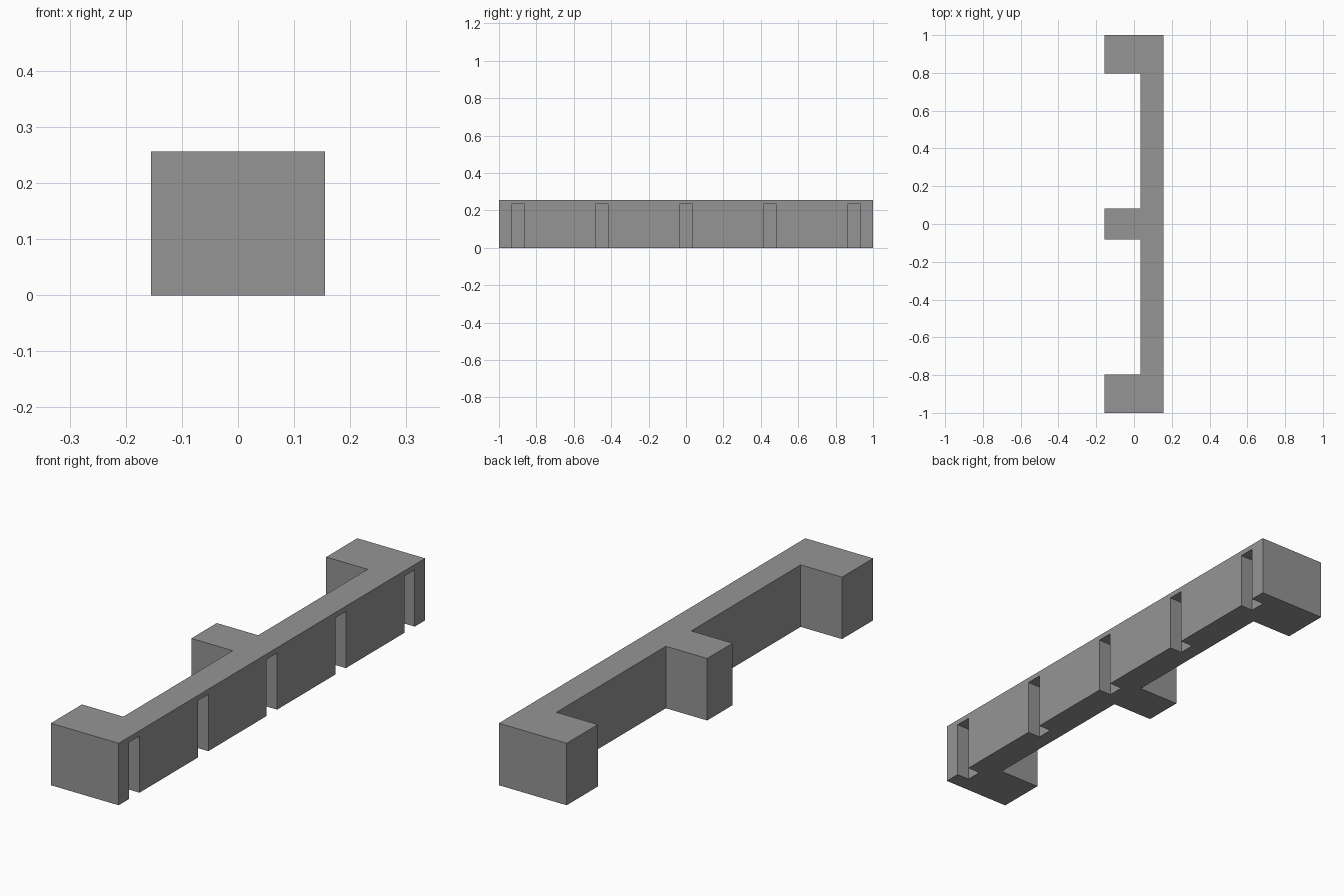
import bpy, bmesh, math

if "Cube" in bpy.data.objects:
    bpy.data.objects.remove(bpy.data.objects["Cube"])

HALF_X, HEIGHT = 0.155, 0.256
BAR_X = 0.034            # inner face of the long bar

grey = bpy.data.materials.new("mid grey")
grey.diffuse_color = (0.3, 0.3, 0.3, 1)
grey.use_nodes = True
grey.node_tree.nodes["Principled BSDF"].inputs["Base Color"].default_value = grey.diffuse_color


def finish(name, bm):
    mesh = bpy.data.meshes.new(name)
    bmesh.ops.recalc_face_normals(bm, faces=bm.faces)
    bm.to_mesh(mesh)
    bm.free()
    mesh.materials.append(grey)
    ob = bpy.data.objects.new(name, mesh)
    bpy.context.collection.objects.link(ob)
    return ob


def box(name, lo, hi):
    bm = bmesh.new()
    bmesh.ops.create_cube(bm, size=1)
    for v in bm.verts:
        v.co = [(a + b) / 2 + c * (b - a) for a, b, c in zip(lo, hi, v.co)]
    return finish(name, bm)


def cut(target, cutter):
    mod = target.modifiers.new(cutter.name, 'BOOLEAN')
    mod.operation = 'DIFFERENCE'
    mod.solver = 'EXACT'
    mod.object = cutter
    cutter.hide_render = True
    cutter.hide_viewport = True


# Rail: E-shaped outline, mirrored about y = 0, extruded upward
half = [(HALF_X, 1), (-HALF_X, 1), (-HALF_X, 0.797), (BAR_X, 0.797),
        (BAR_X, 0.083), (-HALF_X, 0.083)]
outline = half + [(x, -y) for x, y in reversed(half)]
bm = bmesh.new()
base = bm.faces.new([bm.verts.new((x, y, 0)) for x, y in outline])
top = bmesh.ops.extrude_face_region(bm, geom=[base])
verts = [v for v in top["geom"] if isinstance(v, bmesh.types.BMVert)]
bmesh.ops.translate(bm, vec=(0, 0, HEIGHT), verts=verts)
rail = finish("bracket_rail", bm)

# Five hook slots, open at the outer face and underside
for i in range(-2, 3):
    y = i * 0.449
    cut(rail, box(f"slot_cutter_{i + 3}", (HALF_X - 0.058, y - 0.034, -0.1),
                  (HALF_X + 0.1, y + 0.034, 0.234)))

# Round screw holes in the ends of the three blocks
for i in range(-1, 2):
    bm = bmesh.new()
    bmesh.ops.create_cone(bm, cap_ends=True, segments=32, radius1=0.031,
                          radius2=0.031, depth=0.3)
    for v in bm.verts:
        x, y, z = v.co
        v.co = (z - HALF_X, y + i * 0.898, x + HEIGHT / 2)
    cut(rail, finish(f"hole_cutter_{i + 2}", bm))
